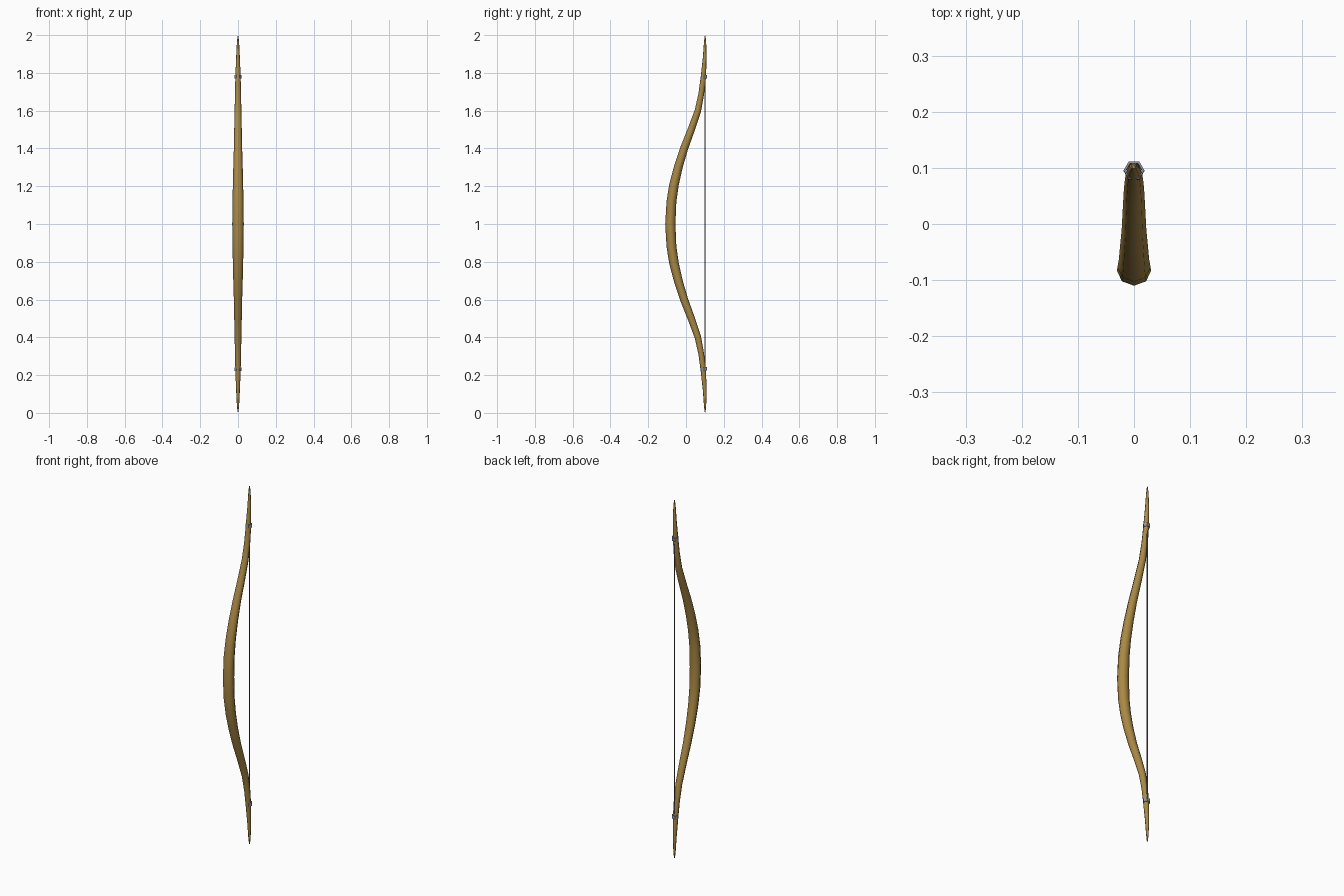
import bpy, bmesh, math
from mathutils import Vector, Matrix

if "Cube" in bpy.data.objects:
    bpy.data.objects.remove(bpy.data.objects["Cube"])


def material(name, color):
    m = bpy.data.materials.new(name)
    m.diffuse_color = (*color, 1)
    m.use_nodes = True
    m.node_tree.nodes["Principled BSDF"].inputs["Base Color"].default_value = m.diffuse_color
    return m


wood = material("wood", (0.40, 0.25, 0.06))
dark = material("cord", (0.15, 0.15, 0.16))
grey = material("binding", (0.30, 0.30, 0.33))


def finish(bm, name, mat, smooth):
    bmesh.ops.recalc_face_normals(bm, faces=bm.faces)
    for f in bm.faces:
        f.smooth = smooth
    me = bpy.data.meshes.new(name)
    bm.to_mesh(me)
    bm.free()
    ob = bpy.data.objects.new(name, me)
    ob.data.materials.append(mat)
    bpy.context.collection.objects.link(ob)
    return ob


# Bow stave: distance from grip, y, half width, half depth
half = [
    (0.00, -0.083, 0.0305, 0.027),
    (0.12, -0.077, 0.0295, 0.026),
    (0.21, -0.063, 0.027, 0.025),
    (0.30, -0.041, 0.025, 0.023),
    (0.40, -0.010, 0.022, 0.021),
    (0.50, 0.028, 0.020, 0.019),
    (0.60, 0.063, 0.018, 0.017),
    (0.69, 0.081, 0.016, 0.015),
    (0.78, 0.092, 0.014, 0.014),
    (0.88, 0.099, 0.010, 0.010),
    (0.96, 0.101, 0.006, 0.006),
    (0.99, 0.101, 0.003, 0.003),
]
stations = [(1 - d, y, w, t) for d, y, w, t in reversed(half)]
stations += [(1 + d, y, w, t) for d, y, w, t in half[1:]]

bm = bmesh.new()
rings = []
for i, (z, y, w, t) in enumerate(stations):
    a, b = stations[max(i - 1, 0)], stations[min(i + 1, len(stations) - 1)]
    tangent = Vector((0, b[1] - a[1], b[0] - a[0])).normalized()
    across = Vector((0, tangent.z, -tangent.y))
    rings.append([bm.verts.new(Vector((0, y, z)) + Vector((w * math.cos(k * math.pi / 4), 0, 0))
                               + across * t * math.sin(k * math.pi / 4)) for k in range(8)])
for r, s in zip(rings, rings[1:]):
    for k in range(8):
        bm.faces.new((r[k], r[(k + 1) % 8], s[(k + 1) % 8], s[k]))
# Pointed tips
for ring, z in ((rings[0], 0), (rings[-1], 2)):
    tip = bm.verts.new((0, 0.101, z))
    for k in range(8):
        bm.faces.new((ring[k], ring[(k + 1) % 8], tip))
finish(bm, "bow_stave", wood, True)

# String
bm = bmesh.new()
bmesh.ops.create_cone(bm, cap_ends=True, segments=6, radius1=0.003, radius2=0.003, depth=1.55)
bmesh.ops.translate(bm, verts=bm.verts, vec=(0, 0.1, 1.005))
finish(bm, "bow_string", dark, False)

# Six-sided binding sleeves holding the string
for label, z, tilt in (("upper", 1.78, -0.09), ("lower", 0.232, 0.09)):
    bm = bmesh.new()
    profile = [(0.014, -0.009), (0.0185, -0.009), (0.0185, 0.009), (0.014, 0.009)]
    loops = [[bm.verts.new((r * math.cos(k * math.pi / 3), r * math.sin(k * math.pi / 3), h))
              for k in range(6)] for r, h in profile]
    for j in range(4):
        p, q = loops[j], loops[(j + 1) % 4]
        for k in range(6):
            bm.faces.new((p[k], p[(k + 1) % 6], q[(k + 1) % 6], q[k]))
    bmesh.ops.transform(bm, verts=bm.verts,
                        matrix=Matrix.Translation((0, 0.095, z)) @ Matrix.Rotation(tilt, 4, 'X'))
    finish(bm, label + "_string_binding", grey, False)
